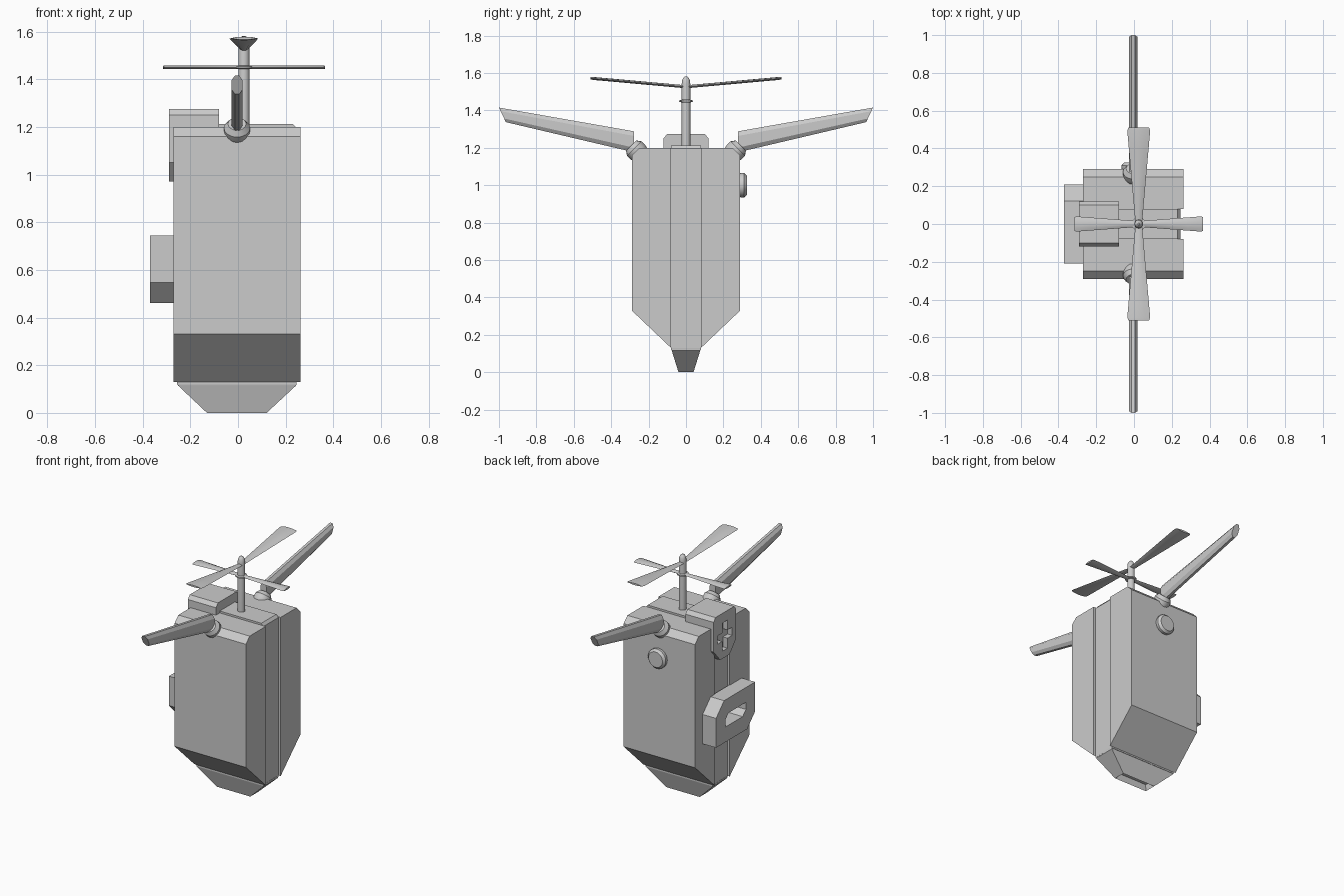
import bpy, bmesh
from math import cos, sin, pi
from mathutils import Vector, Matrix

if "Cube" in bpy.data.objects:
    bpy.data.objects.remove(bpy.data.objects["Cube"])


def finish(name, bm, smooth=False):
    bmesh.ops.recalc_face_normals(bm, faces=bm.faces)
    me = bpy.data.meshes.new(name)
    bm.to_mesh(me)
    bm.free()
    ob = bpy.data.objects.new(name, me)
    bpy.context.collection.objects.link(ob)
    if smooth:
        bpy.ops.object.select_all(action='DESELECT')
        ob.select_set(True)
        bpy.context.view_layer.objects.active = ob
        bpy.ops.object.shade_smooth_by_angle(angle=0.6)
    return ob


def loft(name, rings, smooth=False, inset=None):
    """Skin a list of equal-length closed rings and cap both ends."""
    bm = bmesh.new()
    vs = [[bm.verts.new(p) for p in r] for r in rings]
    n = len(rings[0])
    for a, b in zip(vs, vs[1:]):
        for i in range(n):
            j = (i + 1) % n
            bm.faces.new((a[i], a[j], b[j], b[i]))
    bm.faces.new(vs[0])
    end = bm.faces.new(vs[-1])
    bmesh.ops.recalc_face_normals(bm, faces=bm.faces)
    if inset:
        bmesh.ops.inset_region(bm, faces=[end], thickness=inset)
        bmesh.ops.translate(bm, verts=end.verts, vec=(0, 0, 0.04))
    return finish(name, bm, smooth)


def prism_x(name, profile, x0, x1):
    return loft(name, [[(x, y, z) for y, z in profile] for x in (x0, x1)])


def revolve(name, profile, centre, axis, n=20, smooth=True):
    """Turn a (radius, height) profile round an axis."""
    rot = Vector((0, 0, 1)).rotation_difference(Vector(axis)).to_matrix()
    rings = [[Vector(centre) + rot @ Vector((r * cos(2 * pi * i / n), r * sin(2 * pi * i / n), h))
              for i in range(n)] for r, h in profile]
    return loft(name, rings, smooth)


def cut(ob, cutter):
    cutter.hide_render = True
    mod = ob.modifiers.new("recess", 'BOOLEAN')
    mod.operation = 'DIFFERENCE'
    mod.solver = 'EXACT'
    mod.object = cutter
    bpy.context.view_layer.objects.active = ob
    bpy.ops.object.modifier_apply(modifier=mod.name)
    bpy.data.objects.remove(cutter)


# Two case halves with a chamfered shoulder and tapering foot
for side, label in ((-1, "front"), (1, "back")):
    prof = [(0.08, 1.2), (0.25, 1.2), (0.29, 1.16), (0.29, 0.33), (0.08, 0.13)]
    prism_x("case_half_" + label, [(side * y, z) for y, z in prof], -0.27, 0.262)

# Slightly recessed core between the halves
core = [(-0.255, 0.12), (0.245, 0.12), (0.245, 1.195), (0.23, 1.213), (-0.255, 1.213)]
loft("case_core", [[(x, y, z) for x, z in core] for y in (-0.08, 0.08)])

# Nose under the core, hollow at the bottom
loft("nose", [[(a, -y, z), (b, -y, z), (b, y, z), (a, y, z)]
              for a, b, y, z in ((-0.256, 0.246, 0.08, 0.13), (-0.252, 0.244, 0.076, 0.115),
                                 (-0.13, 0.12, 0.04, 0.0))], inset=0.012)

# Upper block at the back edge with a cross-shaped recess
half = [(0.1, 1.275), (0.12, 1.25), (0.12, 1.05), (0.05, 0.97)]
block = prism_x("latch_block", half + [(-y, z) for y, z in reversed(half)], -0.29, -0.08)
a, b, h, zc = 0.028, 0.078, 0.095, 1.115
quarter = [(a, h), (a, a), (b, a)]
right = quarter + [(y, -z) for y, z in reversed(quarter)]
cross = right + [(-y, z) for y, z in reversed(right)]
cut(block, prism_x("cross_cutter", [(y, z + zc) for y, z in cross], -0.4, -0.25))


# Grip plate with two opposite corners cut and a slot
def two_corner(y, z0, z1, cy, cz):
    return [(-y, z1), (y - cy, z1), (y, z1 - cz), (y, z0), (-y + cy, z0), (-y, z0 + cz)]


grip = prism_x("grip_plate", two_corner(0.208, 0.46, 0.745, 0.085, 0.087), -0.37, -0.265)
cut(grip, prism_x("slot_cutter", two_corner(0.11, 0.562, 0.645, 0.035, 0.035), -0.5, -0.2))

# Round knob on the back face
revolve("side_knob", [(0.06, -0.01), (0.066, 0.005), (0.066, 0.02), (0.052, 0.035)],
        (0, 0.29, 1.0), (0, 1, 0), 24)


# Arms with shoulder joints
def arm_section(side, yb, zb, yt, zt, w, c):
    pts = [(-w, c), (-w * 0.4, 0), (w * 0.4, 0), (w, c), (w, 1 - c), (w * 0.4, 1), (-w * 0.4, 1), (-w, 1 - c)]
    return [(-0.004 + x, side * (yb + (yt - yb) * t), zb + (zt - zb) * t) for x, t in pts]


for side, label in ((-1, "front"), (1, "back")):
    loft("arm_" + label, [arm_section(side, 0.278, 1.176, 0.278, 1.288, 0.023, 0.22),
                          arm_section(side, 0.963, 1.337, 1.0, 1.415, 0.023, 0.25)])
    dome = [(0.055 * sin(t * pi / 10), -0.012 - 0.055 * cos(t * pi / 10)) for t in range(1, 6)]
    revolve("shoulder_" + label, dome + [(0.055, 0.012), (0.038, 0.036)],
            (-0.004, side * 0.268, 1.187), (0, side, 1), 16)

# Mast with a collar and rounded cap
revolve("mast", [(0.023, 1.19), (0.023, 1.54), (0.021, 1.56), (0.014, 1.575), (0.005, 1.582)],
        (0.025, 0, 0), (0, 0, 1))
revolve("mast_collar", [(0.024, -0.007), (0.036, -0.004), (0.036, 0.004), (0.024, 0.007)],
        (0.025, 0, 1.45), (0, 0, 1))


# Rotor blades: thin lens sections that widen outward
def blade(name, length, root, tip, rise, z, angle):
    rot = Matrix.Rotation(angle, 3, 'Z')
    rings = []
    for t in (0, 0.25, 0.5, 0.75, 0.97, 1):
        w = root + (tip - root) * min(t, 0.97)
        if t == 1:
            w *= 0.9
        th = 0.008 if t < 1 else 0.006
        sec = [(-1, 0), (-0.5, 0.8), (0, 1), (0.5, 0.8), (1, 0), (0.5, -0.8), (0, -1), (-0.5, -0.8)]
        rings.append([rot @ Vector((0.01 + t * (length - 0.01), u * w, z + rise * t + v * th))
                      + Vector((0.025, 0, 0)) for u, v in sec])
    loft(name, rings, True)


for i in (0, 1):
    blade(f"lower_blade_{i + 1}", 0.34, 0.016, 0.041, 0, 1.45, i * pi)
    blade(f"upper_blade_{i + 1}", 0.51, 0.018, 0.062, 0.045, 1.527, pi / 2 + i * pi)
